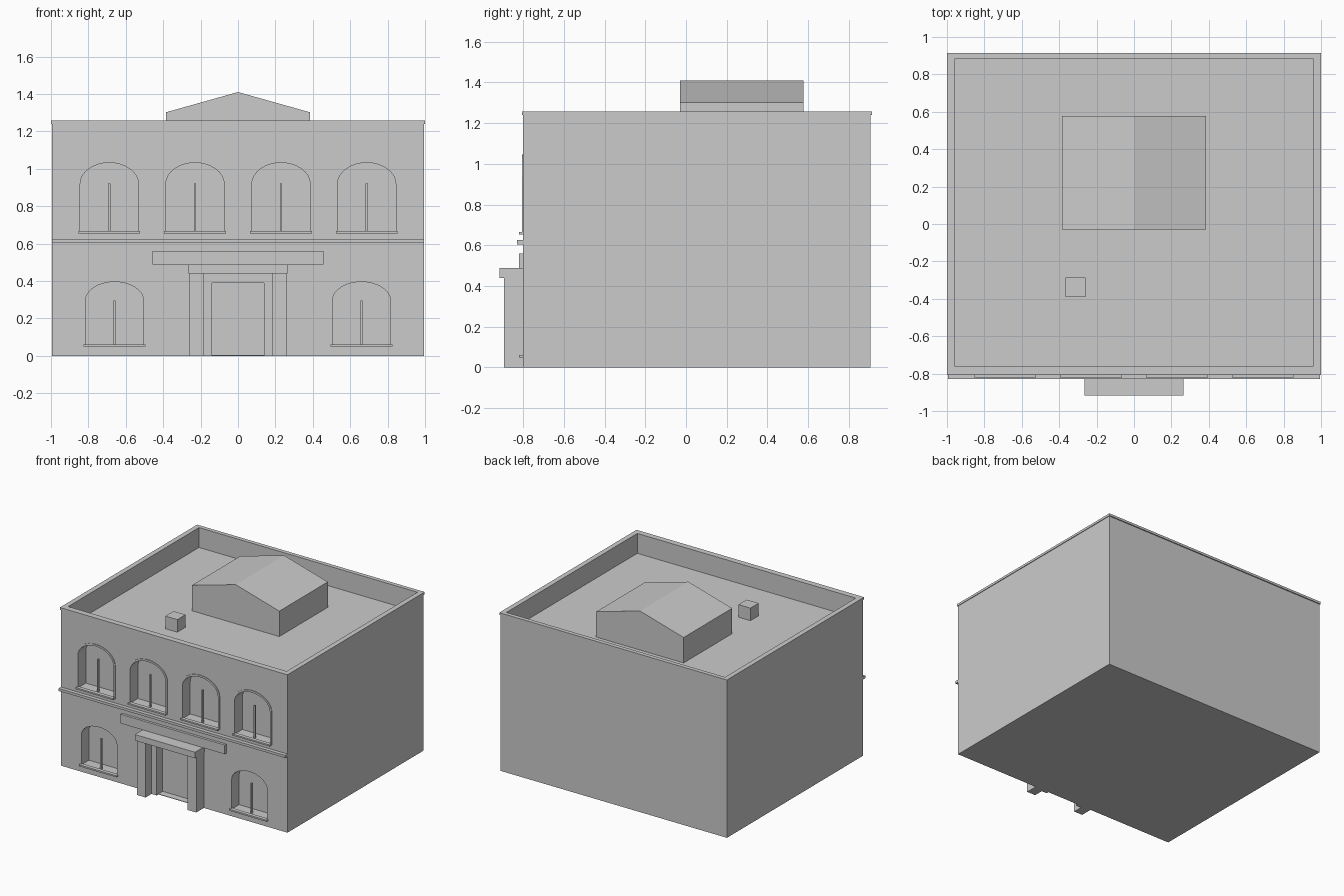
import bpy, bmesh, math

cube = bpy.data.objects.get("Cube")
if cube:
    bpy.data.objects.remove(cube, do_unlink=True)

# One plain stone grey for the whole building
stone = bpy.data.materials.new("light_grey")
stone.use_nodes = True
GREY = (0.6, 0.6, 0.6, 1)
stone.diffuse_color = GREY
stone.node_tree.nodes["Principled BSDF"].inputs["Base Color"].default_value = GREY

WALL = -0.8      # front wall plane
FLOOR = 1.1      # flat roof inside the parapet


def finish(name, bm):
    bmesh.ops.recalc_face_normals(bm, faces=bm.faces)
    mesh = bpy.data.meshes.new(name)
    bm.to_mesh(mesh)
    bm.free()
    mesh.materials.append(stone)
    obj = bpy.data.objects.new(name, mesh)
    bpy.context.collection.objects.link(obj)
    return obj


def prism(name, outline, y0, y1):
    """Extrude an x-z outline from y0 to y1."""
    bm = bmesh.new()
    face = bm.faces.new([bm.verts.new((x, y0, z)) for x, z in outline])
    new = bmesh.ops.extrude_face_region(bm, geom=[face])["geom"]
    verts = [v for v in new if isinstance(v, bmesh.types.BMVert)]
    bmesh.ops.translate(bm, verts=verts, vec=(0, y1 - y0, 0))
    return finish(name, bm)


def box(name, x0, x1, y0, y1, z0, z1):
    return prism(name, [(x0, z0), (x1, z0), (x1, z1), (x0, z1)], y0, y1)


def arch(cx, half, z0, spring, top, steps=16):
    """Outline of an opening with an elliptical head, left foot to right foot."""
    curve = [(cx - half * math.cos(math.pi * i / steps),
              spring + (top - spring) * math.sin(math.pi * i / steps))
             for i in range(steps + 1)]
    return [(cx - half, z0)] + curve + [(cx + half, z0)]


def band(name, inner, outer, y0, y1):
    """Solid strip between two matching open outlines."""
    bm = bmesh.new()
    rows = [[bm.verts.new(p) for p in ((a, y0, b), (c, y0, d), (c, y1, d), (a, y1, b))]
            for (a, b), (c, d) in zip(inner, outer)]
    for r, s in zip(rows, rows[1:]):
        for k in range(4):
            bm.faces.new((r[k], r[(k + 1) % 4], s[(k + 1) % 4], s[k]))
    bm.faces.new(rows[0])
    bm.faces.new(rows[-1])
    return finish(name, bm)


# Main block, with openings cut below
walls = box("walls", -0.995, 0.995, WALL, 0.907, 0, 1.24)
cutters = [box("roof_cutter", -0.96, 0.96, -0.76, 0.882, FLOOR, 1.5),
           box("door_cutter", -0.14, 0.14, -0.95, -0.745, 0.004, 0.39)]

# Windows: centre, sill height, spring height, top height, trimmed or not
windows = [(x, 0.66, 0.918, 1.032, True) for x in (-0.688, -0.23, 0.23, 0.688)]
windows += [(x, 0.055, 0.293, 0.395, False) for x in (-0.66, 0.66)]
HALF = 0.156
for cx, z0, spring, top, trimmed in windows:
    inner = arch(cx, HALF, z0, spring, top)
    cutters.append(prism("window_cutter", inner, -0.95, -0.705))
    box("window_sill", cx - 0.165, cx + 0.165, -0.82, -0.79, z0 - 0.006, z0 + 0.006)
    box("window_mullion", cx - 0.006, cx + 0.006, -0.78, -0.765, z0, spring + 0.002)
    if trimmed:
        outer = arch(cx, HALF + 0.015, z0, spring, top + 0.015)
        band("window_trim", inner, outer, WALL - 0.005, WALL + 0.003)

for cutter in cutters:
    cutter.hide_render = True
    cut = walls.modifiers.new(cutter.name, "BOOLEAN")
    cut.operation = "DIFFERENCE"
    cut.solver = "EXACT"
    cut.object = cutter
bpy.context.view_layer.update()
carved = bpy.data.meshes.new_from_object(
    walls.evaluated_get(bpy.context.evaluated_depsgraph_get()))
walls.modifiers.clear()
walls.data = carved
for cutter in cutters:
    bpy.data.objects.remove(cutter, do_unlink=True)

# Parapet coping around the roof edge
for side in (-1, 1):
    xs = sorted((side * 0.96, side))
    box("coping_side", *xs, -0.807, 0.915, 1.24, 1.258)
box("coping_front", -0.96, 0.96, -0.807, -0.76, 1.24, 1.258)
box("coping_back", -0.96, 0.96, 0.882, 0.915, 1.24, 1.258)

# Belt course between the storeys
box("belt_course", -0.995, 0.995, -0.83, -0.79, 0.605, 0.625)

# Entrance: pillars, door frame, canopy and blank board
for side in (-1, 1):
    box("entrance_pillar", *sorted((side * 0.185, side * 0.26)), -0.895, -0.79, 0, 0.44)
    box("door_jamb", *sorted((side * 0.14, side * 0.185)), -0.82, -0.79, 0, 0.44)
box("door_head", -0.14, 0.14, -0.82, -0.79, 0.39, 0.44)
box("entrance_canopy", -0.264, 0.264, -0.917, -0.79, 0.44, 0.488)
box("blank_board", -0.457, 0.457, -0.82, -0.79, 0.487, 0.56)

# Roof structures
prism("roof_house", [(-0.384, FLOOR), (0.384, FLOOR), (0.384, 1.302),
                     (0, 1.41), (-0.384, 1.302)], -0.03, 0.578)
box("roof_vent", -0.365, -0.26, -0.39, -0.287, FLOOR, 1.2)
